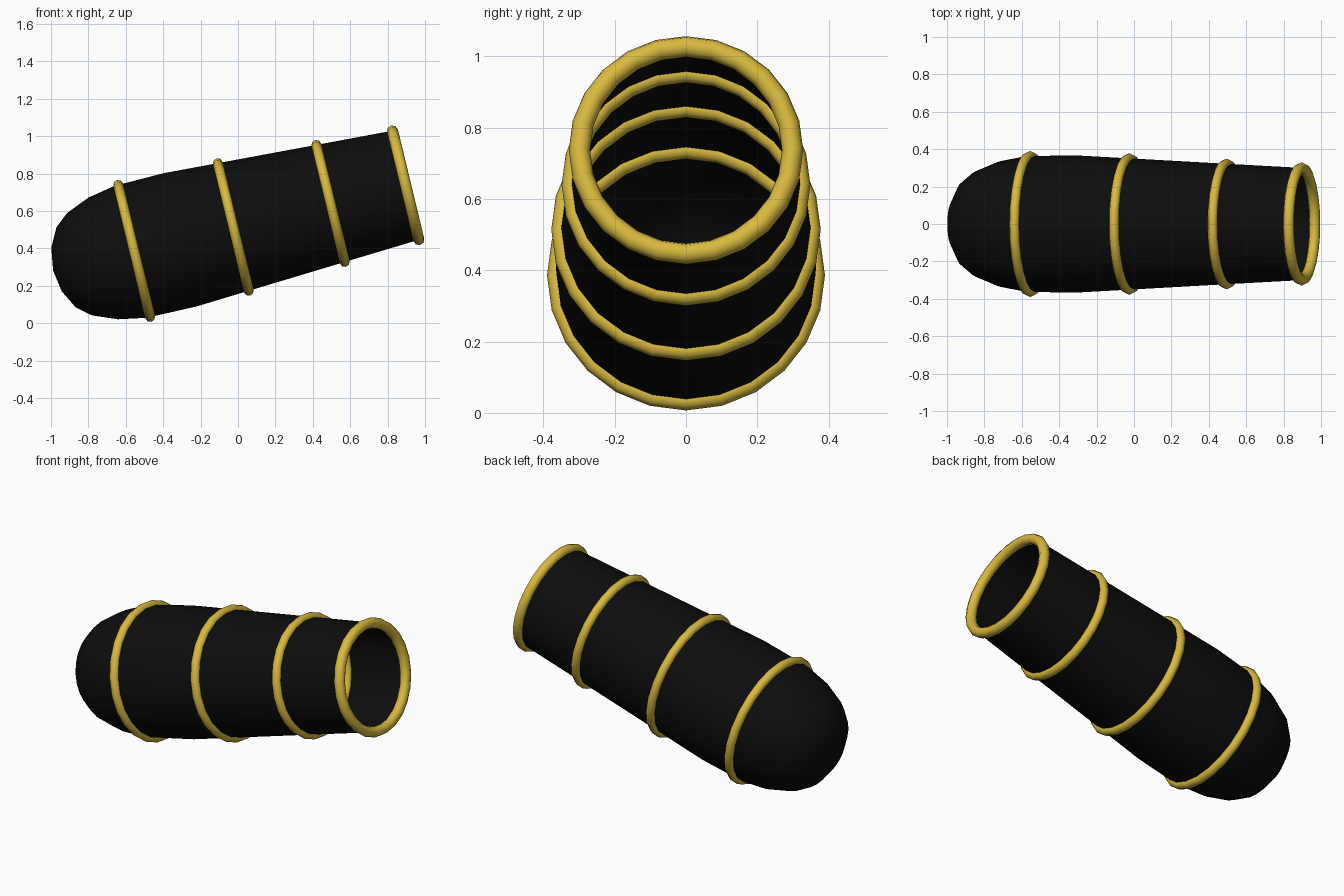
import bpy, bmesh, math
from mathutils import Matrix

if "Cube" in bpy.data.objects:
    bpy.data.objects.remove(bpy.data.objects["Cube"])

def material(name, rgb):
    m = bpy.data.materials.new(name)
    m.diffuse_color = (*rgb, 1)
    m.use_nodes = True
    m.node_tree.nodes["Principled BSDF"].inputs["Base Color"].default_value = m.diffuse_color
    return m

black = material("black iron", (0.004, 0.004, 0.004))
gold = material("gold", (0.70, 0.49, 0.05))

# barrel axis: local z runs from the rounded breech to the raised muzzle
TILT = math.radians(13.6)
PLACE = Matrix.Translation((-0.555, 0, 0.386)) @ Matrix.Rotation(math.pi / 2 - TILT, 4, 'Y')
SIDES = 24

def finish(bm, name, mat):
    bmesh.ops.remove_doubles(bm, verts=bm.verts, dist=1e-5)
    bmesh.ops.recalc_face_normals(bm, faces=bm.faces)
    bm.transform(PLACE)
    me = bpy.data.meshes.new(name)
    bm.to_mesh(me)
    bm.free()
    me.materials.append(mat)
    for p in me.polygons:
        p.use_smooth = True
    ob = bpy.data.objects.new(name, me)
    bpy.context.collection.objects.link(ob)
    return ob

def lathe(name, profile, mat, closed=False):
    bm = bmesh.new()
    vs = [bm.verts.new((r, 0, s)) for s, r in profile]
    es = [bm.edges.new(p) for p in zip(vs, vs[1:])]
    if closed:
        es.append(bm.edges.new((vs[-1], vs[0])))
    bmesh.ops.spin(bm, geom=vs + es, cent=(0, 0, 0), axis=(0, 0, 1),
                   angle=math.tau, steps=SIDES, use_merge=False)
    return finish(bm, name, mat)

# hollow barrel shell, open at the muzzle
lathe("barrel", [(-0.446, 0), (-0.427, 0.12), (-0.375, 0.22), (-0.30, 0.282),
                 (-0.17, 0.335), (-0.02, 0.363), (0.25, 0.367), (0.545, 0.351),
                 (1.08, 0.322), (1.493, 0.300)], black)

# gold bands around the barrel: position along the axis, radius, thickness
bands = [("breech_band", 0.0, 0.363, 0.027), ("rear_band", 0.545, 0.351, 0.027),
         ("front_band", 1.08, 0.322, 0.027), ("muzzle_band", 1.493, 0.299, 0.030)]
for name, s, R, t in bands:
    ring = [(s + t * math.sin(a), R + t * math.cos(a))
            for a in (i * math.tau / 8 for i in range(8))]
    lathe(name, ring, gold, closed=True)
